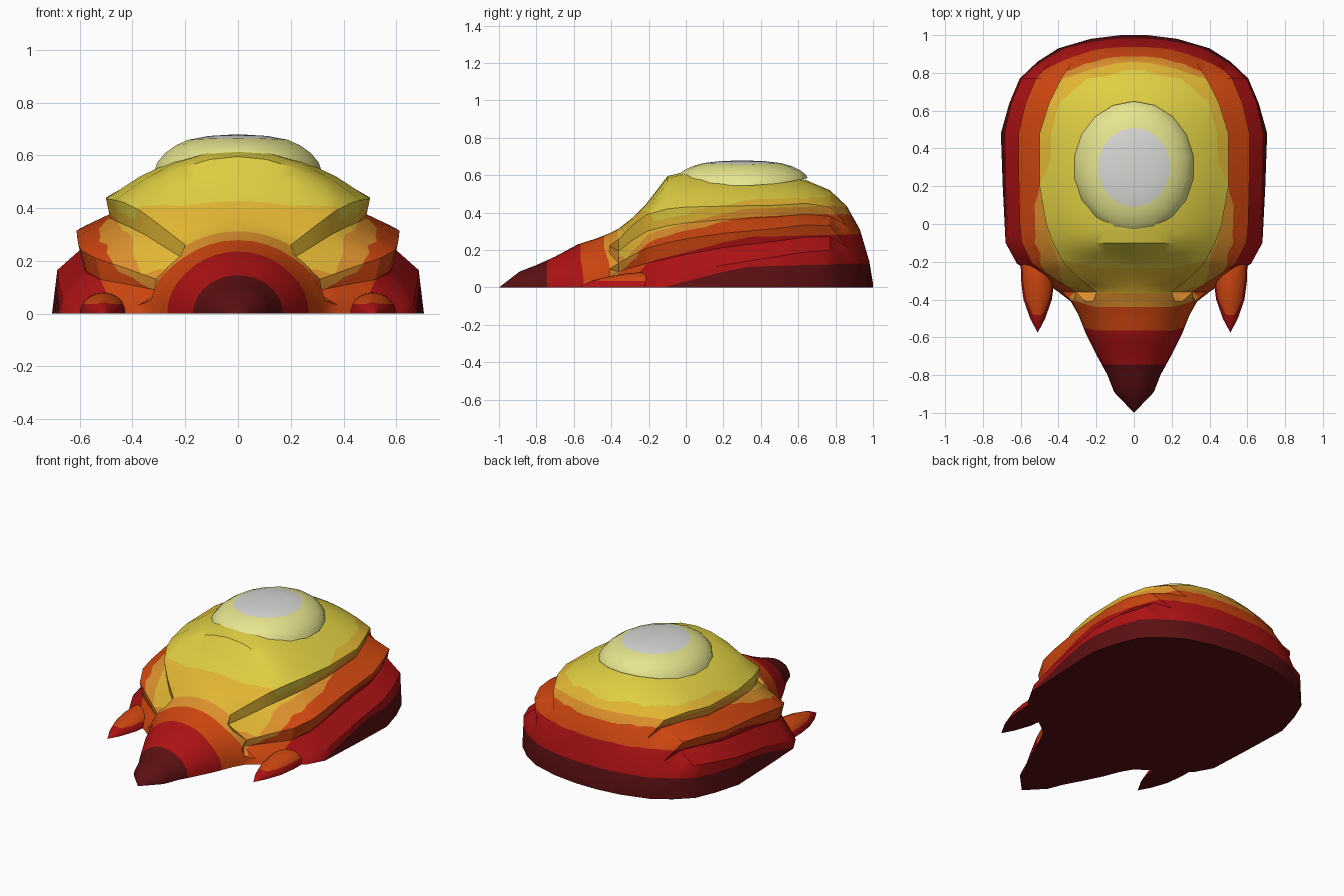
import bpy, bmesh, math

if "Cube" in bpy.data.objects:
    bpy.data.objects.remove(bpy.data.objects["Cube"])

# ---- flat colours, from the dark rim to the bright top
PALETTE = [("maroon", (0.105, 0.005, 0.006)), ("red", (0.42, 0.006, 0.007)),
           ("burnt_orange", (0.62, 0.062, 0.005)), ("orange", (0.72, 0.28, 0.026)),
           ("gold", (0.76, 0.47, 0.034)), ("yellow", (0.74, 0.62, 0.055)),
           ("pale_yellow", (0.79, 0.78, 0.27)), ("light_grey", (0.68, 0.68, 0.66))]
MATS = []
for name, col in PALETTE:
    m = bpy.data.materials.new(name)
    m.diffuse_color = (*col, 1)
    m.use_nodes = True
    m.node_tree.nodes["Principled BSDF"].inputs["Base Color"].default_value = m.diffuse_color
    MATS.append(m)


def lerp_table(x, pts):
    """Piecewise linear lookup."""
    if x <= pts[0][0]:
        return pts[0][1]
    for (a, fa), (b, fb) in zip(pts, pts[1:]):
        if x <= b:
            return fa + (fb - fa) * (x - a) / (b - a)
    return pts[-1][1]


def finish(name, bm, angle):
    me = bpy.data.meshes.new(name)
    bm.to_mesh(me)
    bm.free()
    for m in MATS:
        me.materials.append(m)
    ob = bpy.data.objects.new(name, me)
    bpy.context.collection.objects.link(ob)
    bpy.ops.object.select_all(action='DESELECT')
    ob.select_set(True)
    bpy.context.view_layer.objects.active = ob
    bpy.ops.object.shade_smooth_by_angle(angle=math.radians(angle))
    return ob


def loft(sections, cx=0.0):
    """Skin mirrored half sections [(y, [(x, z), ...])], ground to crown."""
    bm = bmesh.new()
    rings = []
    for y, half in sections:
        full = half + [(-x, z) for x, z in half[-2::-1]]
        rings.append([bm.verts.new((cx + x, y, z)) for x, z in full])
    n = len(rings[0])
    for a, b in zip(rings, rings[1:]):
        for i in range(n):
            j = (i + 1) % n
            bm.faces.new((a[i], a[j], b[j], b[i]))
    bm.faces.new(rings[0])
    bm.faces.new(rings[-1])
    bmesh.ops.remove_doubles(bm, verts=bm.verts, dist=0.0005)
    bmesh.ops.recalc_face_normals(bm, faces=bm.faces)
    return bm


def paint_bands(bm, field, levels):
    """Cut the skin along contours of the field and colour each band."""
    bmesh.ops.triangulate(bm, faces=bm.faces)
    bmesh.ops.subdivide_edges(bm, edges=bm.edges, cuts=1, use_grid_fill=True)
    bmesh.ops.triangulate(bm, faces=bm.faces)
    f = {v: field(v.co) for v in bm.verts}
    for lv in levels:
        for e in list(bm.edges):
            a, b = e.verts
            if (f[a] - lv) * (f[b] - lv) < -1e-9:
                t = (lv - f[a]) / (f[b] - f[a])
                _, nv = bmesh.utils.edge_split(e, a, t)
                f[nv] = lv
        for fc in list(bm.faces):
            on = [v for v in fc.verts if f[v] == lv]
            if len(on) == 2 and not bm.edges.get(on):
                bmesh.utils.face_split(fc, on[0], on[1])
    bm.normal_update()
    for fc in bm.faces:
        mean = sum(f[v] for v in fc.verts) / len(fc.verts)
        fc.material_index = 0 if fc.normal.z < -0.95 else max(0, min(5, int(mean)))


def arch(w, h, n=10):
    """Half ellipse section."""
    return [(w * math.cos(i * math.pi / 2 / (n - 1)),
             h * math.sin(i * math.pi / 2 / (n - 1))) for i in range(n)]


def ridged(w, t, xa, za, xb, zb, xc, zc):
    """Section with three overlapping side ridges under a domed top."""
    pts = [(w, 0), (xa, za), (xb - 0.02, za + (zb - za) * 0.55), (xb, zb),
           (xc - 0.015, zb + (zc - zb) * 0.5), (xc, zc)]
    return pts + [(xc * u, zc + (t - zc) * (1 - u * u)) for u in (.75, .5, .25, 0)]


# ---- shell with pointed nose
shell = [(-1.0, arch(0, 0)), (-0.89, arch(.105, .085)), (-0.80, arch(.14, .12)),
         (-0.70, arch(.195, .165)), (-0.58, arch(.255, .23)),
         (-0.48, arch(.295, .262)), (-0.41, arch(.335, .29)),
         (-0.36, ridged(.40, .315, .38, .03, .31, .13, .20, .26)),
         (-0.29, ridged(.50, .37, .48, .03, .42, .17, .29, .33)),
         (-0.21, ridged(.62, .45, .60, .03, .54, .21, .37, .39)),
         (-0.10, ridged(.68, .595, .665, .05, .595, .24, .43, .42)),
         (0.0, ridged(.685, .62, .67, .075, .605, .26, .465, .43)),
         (0.2, ridged(.695, .625, .68, .12, .61, .29, .50, .435)),
         (0.48, ridged(.705, .605, .685, .165, .612, .315, .50, .44)),
         (0.64, ridged(.66, .575, .65, .19, .575, .335, .45, .45)),
         (0.77, ridged(.605, .52, .595, .20, .52, .33, .385, .43)),
         (0.86, arch(.51, .435)), (0.93, arch(.40, .31)),
         (0.98, arch(.23, .14)), (1.0, arch(.07, .02))]

TILT = [(-.42, -.36), (-.3, -.25), (-.2, -.13), (.3, 0), (1, .02)]
HEIGHT = [(0, .3), (.11, 1), (.27, 2), (.385, 3), (.42, 4), (.46, 5), (.7, 5.9)]
NOSE = [(-1, .2), (-.74, 1), (-.56, 2), (-.435, 3), (-.37, 4), (-.235, 5), (-.1, 5.9)]


def shell_field(p):
    body = lerp_table(p.z - lerp_table(p.y, TILT), HEIGHT)
    nose = lerp_table(p.y - 0.25 * max(0, abs(p.x) - 0.2), NOSE)
    return min(body, nose) if p.y < 0 else body


bm = loft(shell)
paint_bands(bm, shell_field, (1, 2, 3, 4, 5))
finish("shell", bm, 28)

# ---- small pointed side claws
claw = [(-0.575, arch(0, 0, 6)), (-0.5, arch(.04, .038, 6)), (-0.4, arch(.075, .062, 6)),
        (-0.3, arch(.088, .078, 6)), (-0.22, arch(.09, .08, 6)), (-0.1, arch(.085, .04, 6))]
for side, cx in (("right", 0.51), ("left", -0.51)):
    bm = loft(claw, cx)
    paint_bands(bm, lambda p: 1.2 + min(p.z / 0.045, max(0, (p.y + 0.57) / 0.11), 1.5), (2,))
    finish("claw_" + side, bm, 40)

# ---- lens dome on the crown, rim dipping at the sides
bm = bmesh.new()
SIDES = 18
PROFILE = [(1, 0), (.97, .2), (.88, .46), (.75, .68), (.6, .84), (.35, .95)]
rings = []
for r, h in PROFILE:
    ring = []
    for i in range(SIDES):
        a = 2 * math.pi * i / SIDES + math.pi / 2
        rim = 0.545 + 0.04 * math.sin(a) ** 2
        ring.append(bm.verts.new((0.32 * r * math.cos(a), 0.3 + 0.35 * r * math.sin(a),
                                  rim + (0.68 - rim) * h)))
    rings.append(ring)
top = bm.verts.new((0, 0.3, 0.68))
for k, (a, b) in enumerate(zip(rings, rings[1:])):
    for i in range(SIDES):
        j = (i + 1) % SIDES
        bm.faces.new((a[i], a[j], b[j], b[i])).material_index = 7 if k >= 4 else 6
for i in range(SIDES):
    bm.faces.new((rings[-1][i], rings[-1][(i + 1) % SIDES], top)).material_index = 7
finish("lens", bm, 40)
